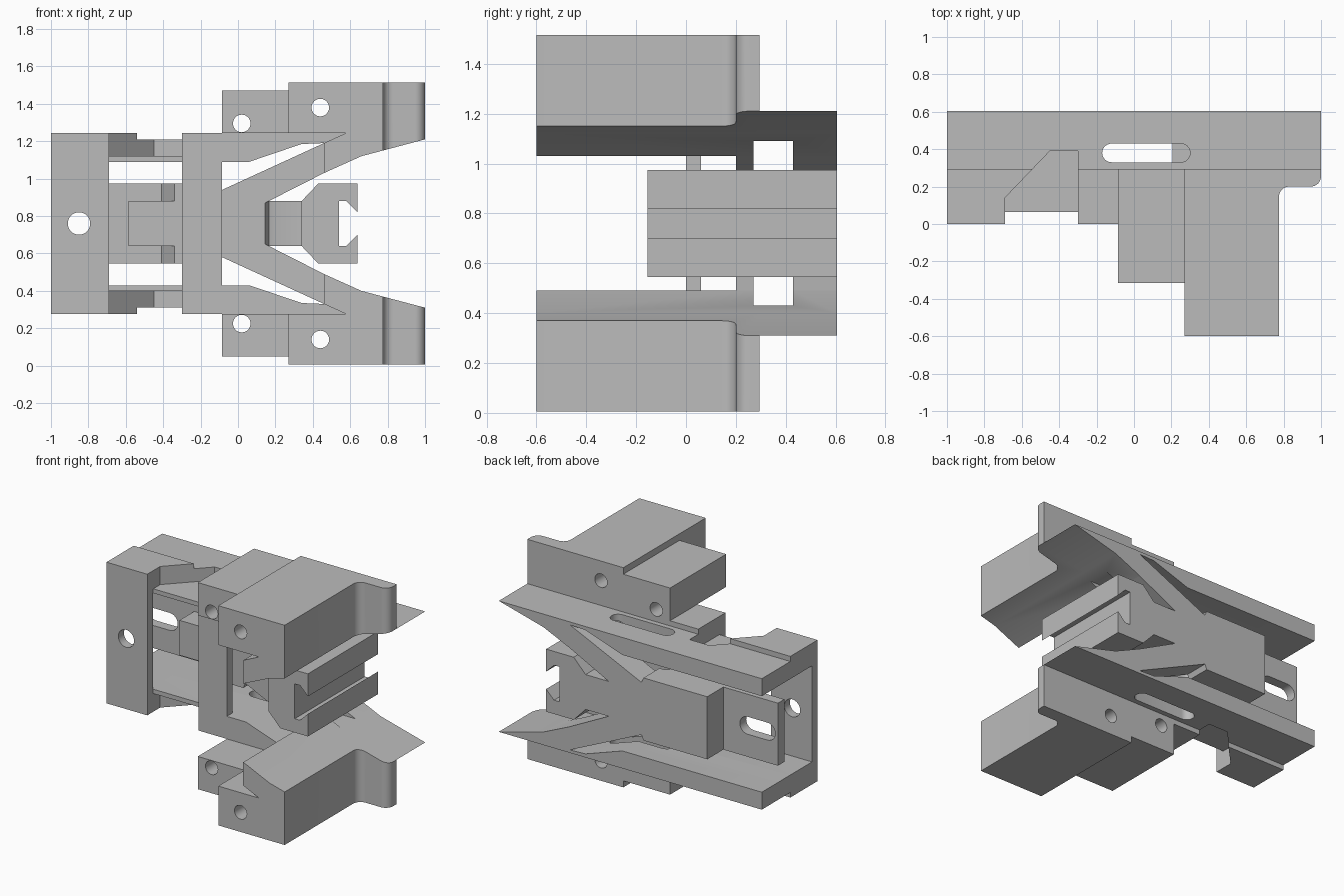
import bpy, bmesh, math
from mathutils import Matrix, Vector

cube = bpy.data.objects.get("Cube")
if cube:
    bpy.data.objects.remove(cube)

MID = 0.76          # height of the symmetry plane
grey = bpy.data.materials.new("plain grey")
grey.use_nodes = True
grey.diffuse_color = (0.5, 0.5, 0.5, 1)
grey.node_tree.nodes["Principled BSDF"].inputs["Base Color"].default_value = (0.5, 0.5, 0.5, 1)
parts = []


def prism(name, pts, lo, hi, axis="y"):
    """Extrude a 2D profile: (x, z) along y, or (x, y) along z."""
    place = (lambda p, t: (p[0], t, p[1])) if axis == "y" else (lambda p, t: (p[0], p[1], t))
    bm = bmesh.new()
    face = bm.faces.new([bm.verts.new(place(p, lo)) for p in pts])
    ext = bmesh.ops.extrude_face_region(bm, geom=[face])
    verts = [g for g in ext["geom"] if isinstance(g, bmesh.types.BMVert)]
    bmesh.ops.translate(bm, verts=verts, vec=Vector(place((0, 0), hi - lo)))
    bmesh.ops.recalc_face_normals(bm, faces=bm.faces)
    mesh = bpy.data.meshes.new(name)
    bm.to_mesh(mesh)
    bm.free()
    mesh.materials.append(grey)
    ob = bpy.data.objects.new(name, mesh)
    bpy.context.collection.objects.link(ob)
    return ob


def rect(x0, x1, v0, v1):
    return [(x0, v0), (x1, v0), (x1, v1), (x0, v1)]


def arc(cx, cy, r, a0, a1, n=8):
    return [(cx + r * math.cos(math.radians(a0 + (a1 - a0) * i / n)),
             cy + r * math.sin(math.radians(a0 + (a1 - a0) * i / n))) for i in range(n + 1)]


def slot(x0, x1, v, r):
    return arc(x0 + r, v, r, 90, 270, 12) + arc(x1 - r, v, r, -90, 90, 12)


def circle(x, v, r):
    return arc(x, v, r, 0, 360, 32)[:-1]


def mirrored(pts):
    """Complete an upper (x, z) profile with its reflection below the middle."""
    return pts + [(x, 2 * MID - z) for x, z in reversed(pts)]


def part(ob, *cutters, keep=None):
    """Cut a part, bake the result and register it."""
    for c in cutters + ((keep,) if keep else ()):
        mod = ob.modifiers.new("cut", "BOOLEAN")
        mod.operation = "INTERSECT" if c is keep else "DIFFERENCE"
        mod.solver = "EXACT"
        mod.object = c
        c.hide_render = True
    bpy.context.view_layer.update()
    baked = bpy.data.meshes.new_from_object(ob.evaluated_get(bpy.context.evaluated_depsgraph_get()))
    ob.modifiers.clear()
    ob.data = baked
    for c in cutters + ((keep,) if keep else ()):
        bpy.data.objects.remove(c)
    parts.append(ob)
    return ob


def both(ob):
    """Add the reflected lower copy of an upper part."""
    low = ob.copy()
    low.data = ob.data.copy()
    low.name = ob.name.replace("upper", "lower")
    bpy.context.collection.objects.link(low)
    low.data.transform(Matrix.Translation((0, 0, 2 * MID)) @ Matrix.Scale(-1, 4, (0, 0, 1)))
    low.data.flip_normals()
    parts.append(low)


def tunnel(x1, z0, z1):
    return prism("tunnel_cutter", rect(-1.2, x1, z0, z1), 0.27, 0.43)


def pocket():
    plan = [(-0.69, -0.1), (-0.69, 0.14), (-0.45, 0.39), (-0.3, 0.39), (-0.3, -0.1)]
    return prism("pocket_cutter", plan, 1.12, 1.4, "z")


def lip():
    return prism("lip_cutter", rect(-0.69, -0.3, -0.1, 0.065), 1, 1.4, "z")


def long_slot():
    return prism("slot_cutter", slot(-0.17, 0.3, 0.38, 0.05), 0, 1.5, "z")


# Rear rails with the pointed wedge end
rail = [(-1, 1.09), (0.06, 1.09), (0.34, 1.185), (0.46, 1.19), (0.46, 1.03),
        (0.66, 1.12), (1, 1.21), (-1, 1.21)]
both(part(prism("upper_rail", rail, 0.295, 0.605), pocket(), tunnel(0.6, 0.9, 1.09), long_slot()))

# Front shelves of the housing
shelf = [(-1, 1.09), (0.06, 1.09), (0.34, 1.185), (0.46, 1.19), (0.58, 1.245), (-1, 1.245)]
both(part(prism("upper_shelf", shelf, 0, 0.295), pocket(), lip()))

# Jaws: side profile kept inside a stepped, rounded plan
jaw = [(0.27, 1.245), (0.58, 1.245), (0.46, 1.19), (0.46, 1.03), (0.66, 1.12),
       (1, 1.21), (1, 1.515), (0.27, 1.515)]
plan = ([(0.2, -0.6), (0.775, -0.6)] + arc(0.83, 0.145, 0.055, 180, 90)
        + arc(0.945, 0.255, 0.055, -90, 0) + [(1, 0.295), (0.2, 0.295)])
both(part(prism("upper_jaw", jaw, -0.7, 0.4),
          prism("hole_cutter", circle(0.44, 1.38, 0.047), -1, 1),
          tunnel(0.6, 0.9, 1.09),
          keep=prism("jaw_plan", plan, 0.9, 1.6, "z")))

# Side blocks beside the jaws
both(part(prism("upper_side_block", rect(-0.085, 0.27, 1.245, 1.47), -0.315, 0.295),
          prism("hole_cutter", circle(0.02, 1.295, 0.047), -1, 1)))

# Upright front plates joining the shelves
part(prism("end_plate", mirrored([(-1, 1.245), (-0.69, 1.245)][::-1]), 0, 0.06),
     prism("hole_cutter", circle(-0.85, MID, 0.06), -0.5, 0.5))
part(prism("column_plate", rect(-0.3, -0.085, 0.275, 1.245), 0, 0.06))

# Forked centre body, its legs split by the tunnel
fork = [(-0.34, 0.975), (-0.1, 0.975), (-0.085, 0.94), (0.46, 1.19), (0.46, 1.03), (0.145, 0.87)]
part(prism("fork_body", mirrored(fork), 0.2, 0.605),
     tunnel(0.6, 0.975, 1.4), tunnel(0.6, 0, 0.545),
     prism("slot_cutter", slot(-0.17, 0.3, 0.38, 0.05), 0, 1.5, "z"))
part(prism("body_shoulder", [(-0.455, 0.36), (-0.41, 0.34), (-0.34, 0.2), (-0.34, 0.43), (-0.455, 0.43)],
           0.545, 0.975, "z"))
part(prism("body_back", rect(-0.585, -0.34, 0.545, 0.975), 0.43, 0.605))
part(prism("guide_bar", rect(-0.585, -0.34, 0.64, 0.88), 0.2, 0.43))

# Slotted tail plate
part(prism("tail_plate", rect(-1, -0.455, 0.545, 0.975), 0.36, 0.43),
     prism("slot_cutter", slot(-0.98, -0.71, MID, 0.06), 0, 0.8))

# Neck and grooved coupling head
part(prism("coupling_neck", [(0.145, 0.2), (0.165, 0.235), (0.21, 0.25), (0.35, 0.25), (0.35, 0.605),
                             (0.145, 0.605), (0.145, 0.43), (0.205, 0.43), (0.205, 0.33), (0.145, 0.33)],
           0.64, 0.88, "z"))
head = [(0.54, 0.88), (0.58, 0.88), (0.64, 0.82), (0.64, 0.975), (0.43, 0.975), (0.34, 0.88)]
part(prism("coupling_head", mirrored(head), -0.155, 0.605))

# Smooth the curved walls, keep the edges sharp
bpy.ops.object.select_all(action="DESELECT")
for ob in parts:
    ob.select_set(True)
bpy.context.view_layer.objects.active = parts[0]
bpy.ops.object.shade_smooth_by_angle(angle=math.radians(25))
